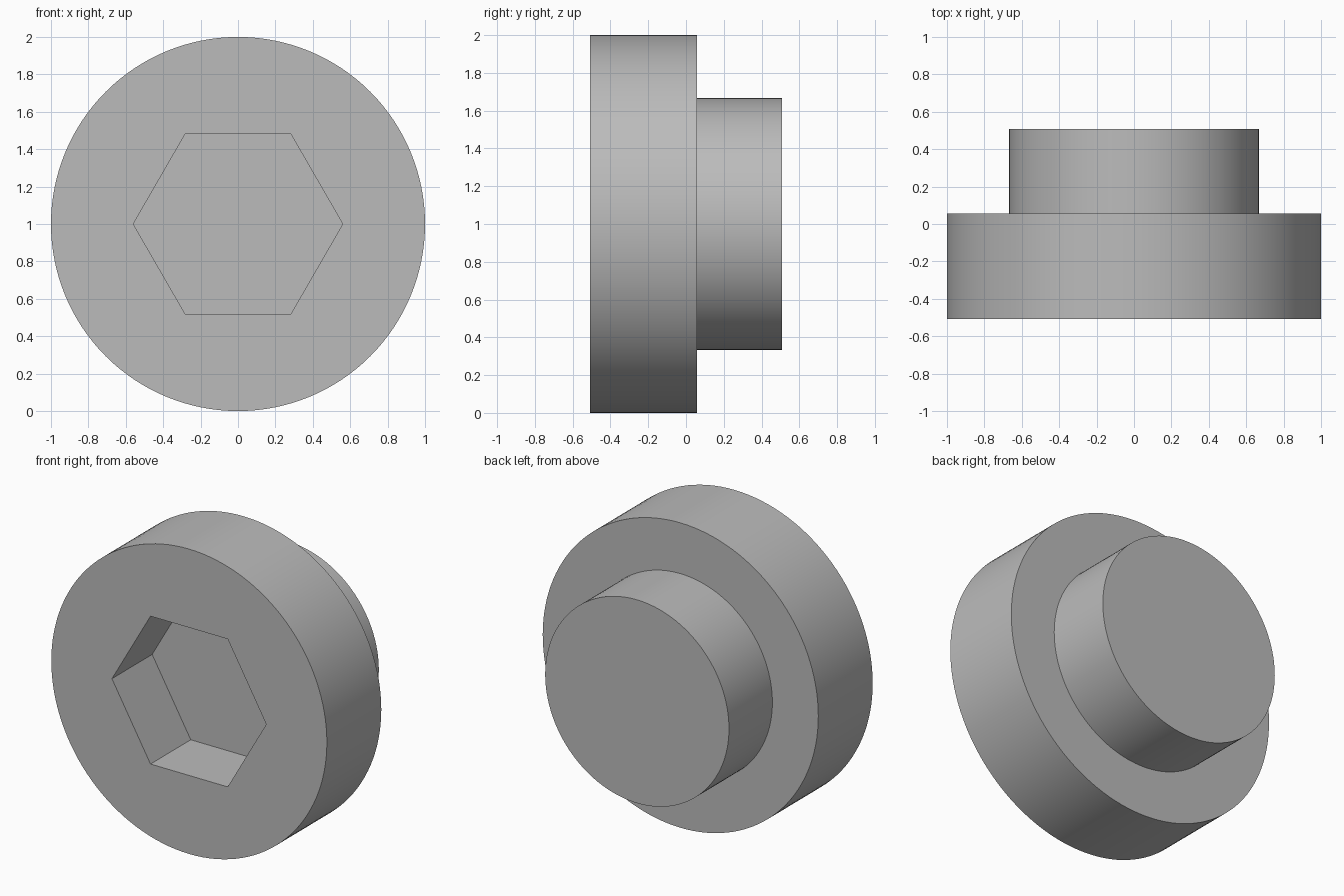
import bpy
import math

cube = bpy.data.objects.get("Cube")
if cube:
    bpy.data.objects.remove(cube, do_unlink=True)

# Plain grey metal
grey = bpy.data.materials.new("grey metal")
grey.use_nodes = True
colour = (0.5, 0.5, 0.5, 1)
grey.diffuse_color = colour
grey.node_tree.nodes["Principled BSDF"].inputs["Base Color"].default_value = colour


def lathe(name, profile, sides):
    """Revolve (radius, y) points around the y axis through z = 1, capping both ends."""
    verts, faces = [], []
    for radius, y in profile:
        for i in range(sides):
            a = math.tau * i / sides
            verts.append((radius * math.cos(a), y, 1 + radius * math.sin(a)))
    for r in range(len(profile) - 1):
        for i in range(sides):
            j = (i + 1) % sides
            lo, hi = r * sides, (r + 1) * sides
            faces.append((lo + i, hi + i, hi + j, lo + j))
    faces.append(tuple(range(sides)))
    faces.append(tuple(reversed(range(len(verts) - sides, len(verts)))))
    mesh = bpy.data.meshes.new(name)
    mesh.from_pydata(verts, [], faces)
    mesh.materials.append(grey)
    obj = bpy.data.objects.new(name, mesh)
    bpy.context.collection.objects.link(obj)
    return obj


# Wide head stepping down to a narrower shank
FRONT, STEP, BACK = -0.507, 0.057, 0.507
plug = lathe("stepped_plug", [(1, FRONT), (1, STEP), (0.667, STEP), (0.667, BACK)], 128)

# Hexagonal socket sunk into the front of the head
cutter = lathe("socket_cutter", [(0.56, FRONT - 0.2), (0.56, FRONT + 0.417)], 6)
cutter.hide_render = True

cut = plug.modifiers.new("hex socket", "BOOLEAN")
cut.operation = "DIFFERENCE"
cut.solver = "EXACT"
cut.object = cutter

bpy.ops.object.select_all(action="DESELECT")
plug.select_set(True)
bpy.context.view_layer.objects.active = plug
bpy.ops.object.modifier_apply(modifier=cut.name)
bpy.data.objects.remove(cutter, do_unlink=True)

# Smooth round walls, crisp rims
bpy.ops.object.shade_smooth_by_angle(angle=math.radians(30))
